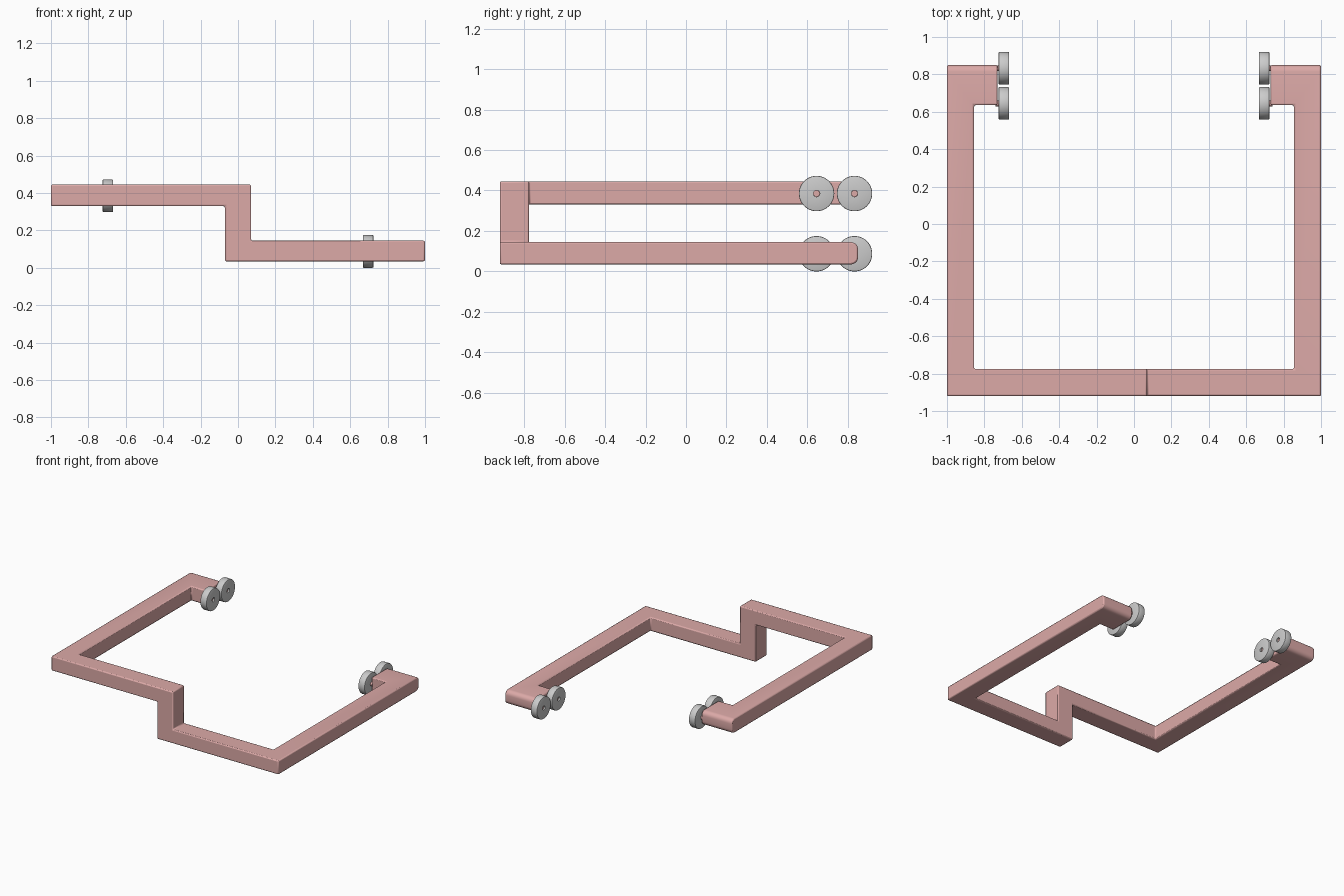
import bpy, bmesh, math
from mathutils import Vector, Matrix

if "Cube" in bpy.data.objects:
    bpy.data.objects.remove(bpy.data.objects["Cube"])

pink = bpy.data.materials.new("pink_paint")
pink.diffuse_color = (0.72, 0.40, 0.39, 1)
pink.use_nodes = True
pink.node_tree.nodes["Principled BSDF"].inputs["Base Color"].default_value = pink.diffuse_color


def finish(bm, name, mat=None):
    bmesh.ops.recalc_face_normals(bm, faces=bm.faces)
    me = bpy.data.meshes.new(name)
    bm.to_mesh(me)
    bm.free()
    ob = bpy.data.objects.new(name, me)
    bpy.context.collection.objects.link(ob)
    if mat:
        me.materials.append(mat)
    bpy.ops.object.select_all(action='DESELECT')
    ob.select_set(True)
    bpy.context.view_layer.objects.active = ob
    return ob


# Frame: one continuous bar, filled cell by cell on a coarse grid
grid = ([-1, -0.855, -0.73, -0.07, 0.07, 0.73, 0.855, 1],
        [-0.92, -0.775, 0.635, 0.85],
        [0.035, 0.145, 0.33, 0.445])
cells = {(i, 0, 2) for i in range(4)}             # upper front bar
cells |= {(i, 0, 0) for i in range(3, 7)}         # lower front bar
cells |= {(3, 0, 1)}                              # step between them
for side, hook, k in ((0, 1, 2), (6, 5, 0)):      # side arms and hooks
    cells |= {(side, 1, k), (side, 2, k), (hook, 2, k)}

bm = bmesh.new()
for c in cells:
    for axis in range(3):
        for step in (0, 1):
            n = list(c)
            n[axis] += 2 * step - 1
            if tuple(n) in cells:
                continue
            a, b = (axis + 1) % 3, (axis + 2) % 3
            quad = []
            for da, db in ((0, 0), (1, 0), (1, 1), (0, 1)):
                idx = list(c)
                idx[axis] += step
                idx[a] += da
                idx[b] += db
                quad.append(bm.verts.new([grid[t][idx[t]] for t in range(3)]))
            bm.faces.new(quad)
bmesh.ops.remove_doubles(bm, verts=bm.verts, dist=1e-4)
bmesh.ops.recalc_face_normals(bm, faces=bm.faces)
bmesh.ops.dissolve_limit(bm, angle_limit=0.02, verts=bm.verts, edges=bm.edges)

# Rounded rear ends of the arms
rear = [e for e in bm.edges
        if all(v.co.y > 0.84 for v in e.verts)
        and abs(e.verts[0].co.x - e.verts[1].co.x) > 0.1]
bmesh.ops.bevel(bm, geom=rear, offset=0.035, segments=5, profile=0.5,
                affect='EDGES')
frame = finish(bm, "frame", pink)
soft = frame.modifiers.new("soft_edges", 'BEVEL')
soft.width = 0.008
soft.segments = 2
soft.limit_method = 'ANGLE'
soft.angle_limit = math.radians(50)
bpy.ops.object.shade_smooth_by_angle(angle=math.radians(40))


def lathe_x(name, profile, centre, mat=None, closed=True):
    """Spin (x, radius) points around the x axis."""
    bm = bmesh.new()
    n = 48
    rings = []
    for x, r in profile:
        rings.append([bm.verts.new((centre[0] + x,
                                    centre[1] + r * math.cos(2 * math.pi * i / n),
                                    centre[2] + r * math.sin(2 * math.pi * i / n)))
                      for i in range(n)])
    pairs = list(zip(rings, rings[1:]))
    if closed:
        pairs.append((rings[-1], rings[0]))
    else:
        bm.faces.new(rings[0])
        bm.faces.new(rings[-1])
    for p, q in pairs:
        for i in range(n):
            j = (i + 1) % n
            bm.faces.new((p[i], p[j], q[j], q[i]))
    ob = finish(bm, name, mat)
    bpy.ops.object.shade_smooth_by_angle(angle=math.radians(40))
    return ob


# Wheels with bored hubs, and the pins that carry them
R, W, B = 0.0875, 0.028, 0.005
wheel = [(-W, 0.016), (-W, R - B), (-W + 0.3 * B, R - 0.3 * B), (-W + B, R),
         (W - B, R), (W - 0.3 * B, R - 0.3 * B), (W, R - B), (W, 0.016)]
for label, sx, z in (("left", -1, 0.385), ("right", 1, 0.0875)):
    for pos, y in (("inner", 0.645), ("rear", 0.8325)):
        lathe_x(f"{label}_{pos}_wheel", wheel, (sx * 0.696, y, z))
        lathe_x(f"{label}_{pos}_axle", [(-0.03, 0.0155), (0.03, 0.0155)],
                (sx * 0.71, y, z), pink, closed=False)
